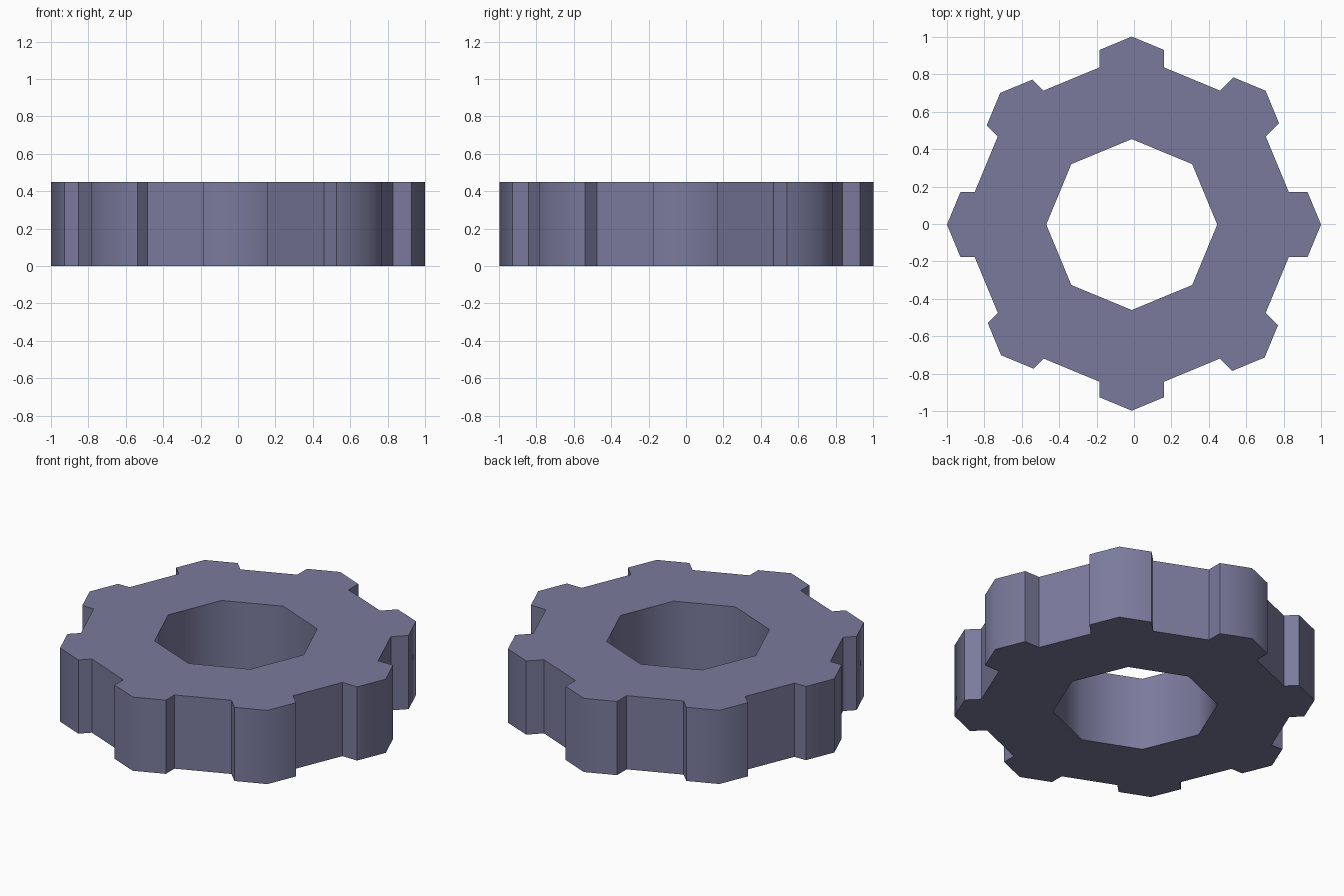
import bpy, bmesh, math

if "Cube" in bpy.data.objects:
    bpy.data.objects.remove(bpy.data.objects["Cube"])

TEETH = 8
CX, CY = -0.012, -0.003      # the bore sits a hair off the tooth centre
HEIGHT = 0.45
HOLE_R = 0.457
HALF_W = 0.173               # half width of a tooth
ROOT = 0.84                  # distance at which tooth meets octagonal body
DROP = HALF_W * math.tan(math.radians(22.5))

mat = bpy.data.materials.new("slate violet")
mat.diffuse_color = (0.195, 0.195, 0.335, 1)
mat.use_nodes = True
mat.node_tree.nodes["Principled BSDF"].inputs["Base Color"].default_value = mat.diffuse_color

bm = bmesh.new()


def polar(i, along, across=0.0):
    a = 2 * math.pi * i / TEETH
    return (CX + along * math.cos(a) - across * math.sin(a),
            CY + along * math.sin(a) + across * math.cos(a))


# outline of each tooth: root, shoulder, tip, shoulder, root, plus bore corner
outer, inner = [], []
for i in range(TEETH):
    a = 2 * math.pi * i / TEETH
    tip = 1.0 + 0.012 * math.cos(a) + 0.005 * math.sin(a)
    outer.append([polar(i, ROOT, -HALF_W), polar(i, tip - DROP, -HALF_W), polar(i, tip),
                  polar(i, tip - DROP, HALF_W), polar(i, ROOT, HALF_W)])
    inner.append(polar(i, HOLE_R))


def level(z):
    return ([[bm.verts.new((x, y, z)) for x, y in t] for t in outer],
            [bm.verts.new((x, y, z)) for x, y in inner])


lo_out, lo_in = level(0)
hi_out, hi_in = level(HEIGHT)

# top and bottom caps, one sector between neighbouring tooth tips
for i in range(TEETH):
    j = (i + 1) % TEETH
    for o, n, flip in ((hi_out, hi_in, False), (lo_out, lo_in, True)):
        sector = [n[i]] + o[i][2:] + o[j][:3] + [n[j]]
        bm.faces.new(sector[::-1] if flip else sector)

# outer and bore walls
lo, hi = sum(lo_out, []), sum(hi_out, [])
for k in range(len(lo)):
    m = (k + 1) % len(lo)
    bm.faces.new((lo[k], lo[m], hi[m], hi[k]))
for k in range(TEETH):
    m = (k + 1) % TEETH
    bm.faces.new((lo_in[m], lo_in[k], hi_in[k], hi_in[m]))

bm.normal_update()
mesh = bpy.data.meshes.new("gear_ring")
bm.to_mesh(mesh)
bm.free()
mesh.materials.append(mat)
gear = bpy.data.objects.new("gear_ring", mesh)
bpy.context.collection.objects.link(gear)

# tooth tips and bore are smooth, everything steeper stays sharp
bpy.context.view_layer.objects.active = gear
gear.select_set(True)
bpy.ops.object.shade_smooth_by_angle(angle=math.radians(50))
